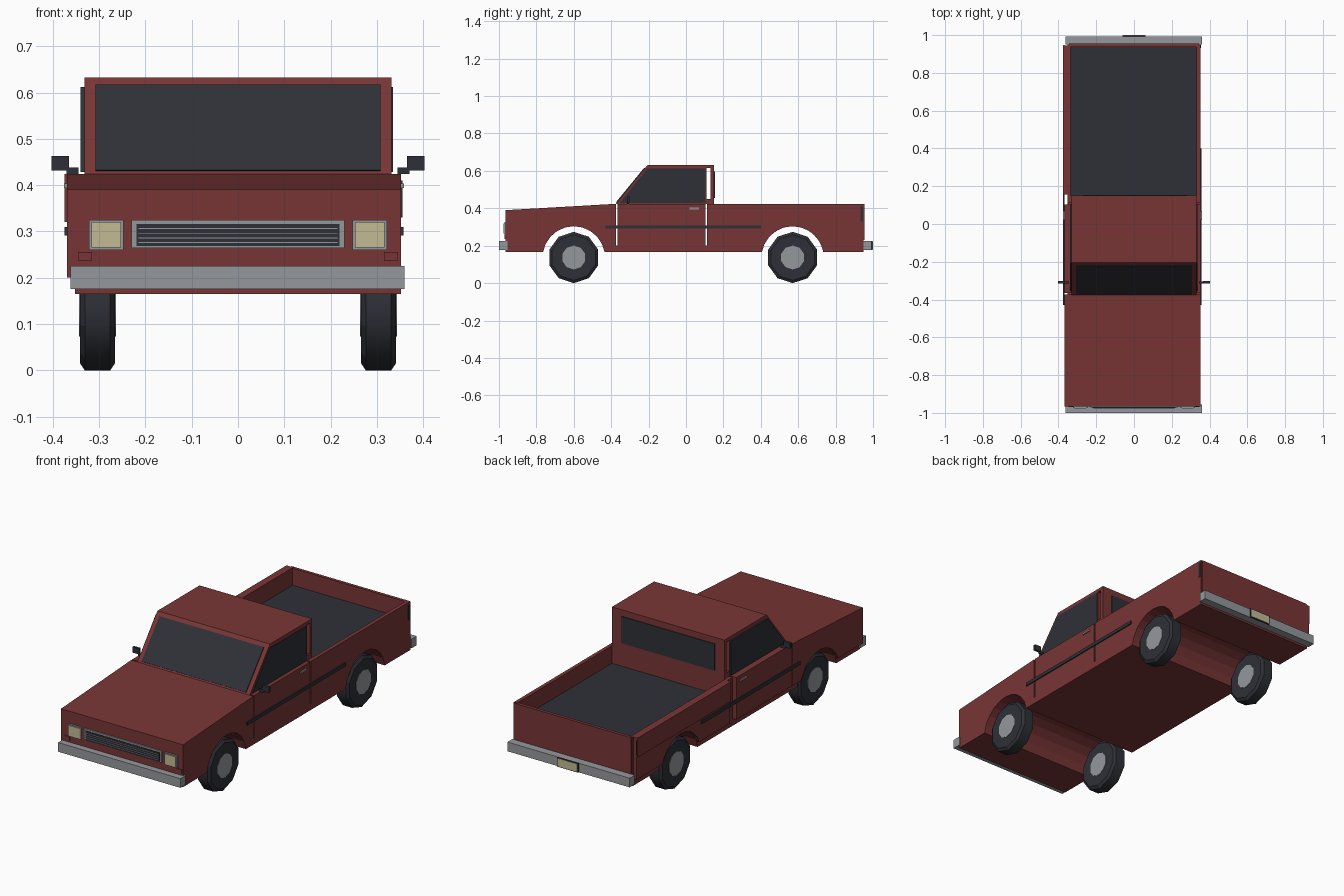
import bpy, bmesh, math
from mathutils import Matrix

if "Cube" in bpy.data.objects:
    bpy.data.objects.remove(bpy.data.objects["Cube"])


def material(name, rgb):
    m = bpy.data.materials.new(name)
    m.diffuse_color = (*rgb, 1)
    m.use_nodes = True
    m.node_tree.nodes["Principled BSDF"].inputs["Base Color"].default_value = m.diffuse_color
    return m


RED = material("red paint", (0.19, 0.036, 0.036))
DARK = material("dark rubber and glass", (0.028, 0.030, 0.038))
GREY = material("light grey metal", (0.30, 0.315, 0.335))
CREAM = material("cream lamp", (0.54, 0.50, 0.30))


def finish(name, bm, mat):
    bmesh.ops.recalc_face_normals(bm, faces=bm.faces)
    me = bpy.data.meshes.new(name)
    bm.to_mesh(me)
    bm.free()
    me.materials.append(mat)
    ob = bpy.data.objects.new(name, me)
    bpy.context.collection.objects.link(ob)
    return ob


def box(name, x0, x1, y0, y1, z0, z1, mat):
    bm = bmesh.new()
    bmesh.ops.create_cube(bm, size=1)
    for v in bm.verts:
        v.co.x = x0 if v.co.x < 0 else x1
        v.co.y = y0 if v.co.y < 0 else y1
        v.co.z = z0 if v.co.z < 0 else z1
    return finish(name, bm, mat)


def prism(name, profile, x0, x1, mat):
    """Side profile of (y, z) points extruded across x."""
    bm = bmesh.new()
    face = bm.faces.new([bm.verts.new((x0, y, z)) for y, z in profile])
    ext = bmesh.ops.extrude_face_region(bm, geom=[face])
    for v in ext["geom"]:
        if isinstance(v, bmesh.types.BMVert):
            v.co.x = x1
    return finish(name, bm, mat)


AXLES = (-0.60, 0.57)
AXLE_Z, ARCH_R = 0.137, 0.167


def arch(yc, base):
    """Wheel arch points from front to back, starting at height base."""
    a = math.asin((base - AXLE_Z) / ARCH_R)
    n = 10
    pts = []
    for i in range(n + 1):
        t = math.pi - a - (math.pi - 2 * a) * i / n
        pts.append((yc + ARCH_R * math.cos(t), AXLE_Z + ARCH_R * math.sin(t)))
    return pts


def front_profile(base, y1):
    return [(-0.965, base), *arch(AXLES[0], base), (y1, base),
            (y1, 0.424), (-0.965, 0.39)]


def rear_profile(base, y0, y1, top):
    return [(y0, base), *arch(AXLES[1], base), (y1, base), (y1, top), (y0, top)]


# Lower body in three sections with thin door gaps
W = 0.352
BASE = 0.165
prism("front_body", front_profile(BASE, -0.373), -W, W, RED)
box("door_section", -W, W, -0.366, 0.103, BASE, 0.424, RED)
prism("bed_body", rear_profile(BASE, 0.111, 0.95, 0.325), -W, W, RED)
box("front_sill", -W, W, -0.373, -0.366, BASE, 0.20, RED)
box("rear_sill", -W, W, 0.103, 0.111, BASE, 0.20, RED)

# Left outer skin, standing slightly proud
prism("left_fender_skin", front_profile(0.20, -0.373), -0.369, -W, RED)
box("left_door_skin", -0.369, -W, -0.366, 0.103, 0.20, 0.424, RED)
prism("left_bed_skin", rear_profile(0.20, 0.155, 0.945, 0.424), -0.369, -W, RED)
box("left_bed_rail", -0.375, -0.369, 0.155, 0.945, 0.32, 0.424, RED)

# Cargo bed
box("bed_floor", -0.335, 0.332, 0.15, 0.938, 0.325, 0.331, DARK)
box("bed_left_wall", -W, -0.335, 0.111, 0.95, 0.325, 0.424, RED)
box("bed_right_wall", 0.332, W, 0.111, 0.95, 0.325, 0.424, RED)
box("tailgate", -0.345, 0.345, 0.938, 0.955, 0.23, 0.422, RED)
box("bed_front_wall", -0.335, 0.332, 0.111, 0.15, 0.325, 0.424, RED)

# Cab: windscreen wedge, rear wall and roof with a slot behind the doors
CW = 0.332
prism("cab", [(-0.375, 0.424), (0.109, 0.424), (0.109, 0.615), (-0.219, 0.615)],
      -CW, CW, RED)
prism("roof", [(-0.219, 0.615), (0.15, 0.615), (0.15, 0.632), (-0.205, 0.632)],
      -CW, CW, RED)
box("cab_rear_wall", -CW, CW, 0.132, 0.15, 0.424, 0.615, RED)
box("cab_rear_ledge", -CW, CW, 0.109, 0.132, 0.424, 0.45, RED)

# Glass plates
prism("windscreen", [(-0.370, 0.430), (-0.219, 0.614), (-0.223, 0.617), (-0.374, 0.433)],
      -0.308, 0.308, DARK)
side_glass = [(-0.355, 0.428), (0.105, 0.428), (0.105, 0.612), (-0.208, 0.612)]
prism("right_window", side_glass, CW, CW + 0.003, DARK)
prism("left_window", side_glass, -CW - 0.008, -CW, DARK)
box("rear_window", -0.275, 0.275, 0.15, 0.154, 0.455, 0.598, DARK)

# Side fittings
for side, s, skin in (("right", 1, W), ("left", -1, 0.369)):
    def sbox(name, a, b, *rest):
        box(side + "_" + name, min(s * a, s * b), max(s * a, s * b), *rest)
    sbox("trim_strip", skin, skin + 0.006, -0.43, 0.40, 0.291, 0.309, DARK)
    sbox("door_handle", skin, skin + 0.007, 0.02, 0.07, 0.394, 0.403, GREY)
    sbox("mirror_arm", 0.345, 0.37, -0.315, -0.305, 0.424, 0.438, DARK)
    sbox("mirror", 0.365, 0.403, -0.314, -0.302, 0.432, 0.463, DARK)
    sbox("tail_lamp", skin, skin + 0.003, 0.932, 0.947, 0.33, 0.41, DARK)
    # Headlamp and indicator
    sbox("headlamp_frame", 0.247, 0.322, -0.973, -0.96, 0.26, 0.325, GREY)
    sbox("headlamp", 0.253, 0.316, -0.977, -0.972, 0.265, 0.320, CREAM)
    sbox("indicator", 0.315, 0.346, -0.970, -0.96, 0.237, 0.256, RED)

# Grille with horizontal bars
box("grille_frame", -0.23, 0.23, -0.972, -0.96, 0.264, 0.325, GREY)
box("grille_inset", -0.219, 0.219, -0.975, -0.971, 0.268, 0.316, DARK)
for i in range(4):
    z = 0.275 + i * 0.010
    box("grille_bar", -0.215, 0.215, -0.977, -0.974, z, z + 0.002, GREY)

# Bumpers and number plate
box("front_bumper", -0.362, 0.36, -1.0, -0.955, 0.176, 0.225, GREY)
box("rear_bumper", -0.362, 0.36, 0.95, 0.992, 0.176, 0.225, GREY)
box("plate_holder", -0.062, 0.062, 0.99, 0.998, 0.176, 0.226, DARK)
box("plate", -0.057, 0.057, 0.997, 1.0, 0.180, 0.222, CREAM)


def lathe(name, rings, yc, mat, n=10):
    """Closed rings of (x, radius) turned round the axle."""
    bm = bmesh.new()
    loops = []
    for x, r in rings:
        loops.append([bm.verts.new((x, yc + r * math.sin(2 * math.pi * i / n),
                                    AXLE_Z + r * math.cos(2 * math.pi * i / n)))
                      for i in range(n)])
    for a, b in zip(loops, loops[1:]):
        for i in range(n):
            j = (i + 1) % n
            bm.faces.new((a[i], a[j], b[j], b[i]))
    bm.faces.new(loops[0])
    bm.faces.new(loops[-1])
    ob = finish(name, bm, mat)
    for p in ob.data.polygons:
        p.use_smooth = abs(p.normal.x) < 0.3
    return ob


# Wheels with a hub cap on each face
for end, yc in zip(("front", "rear"), AXLES):
    for side, s in (("right", 1), ("left", -1)):
        tyre = [(0.266, 0.122), (0.276, 0.137), (0.331, 0.137), (0.341, 0.122)]
        hub = [(0.264, 0.064), (0.343, 0.064)]
        lathe(f"{end}_{side}_tyre", [(s * x, r) for x, r in tyre], yc, DARK)
        lathe(f"{end}_{side}_hub", [(s * x, r) for x, r in hub], yc, GREY)
